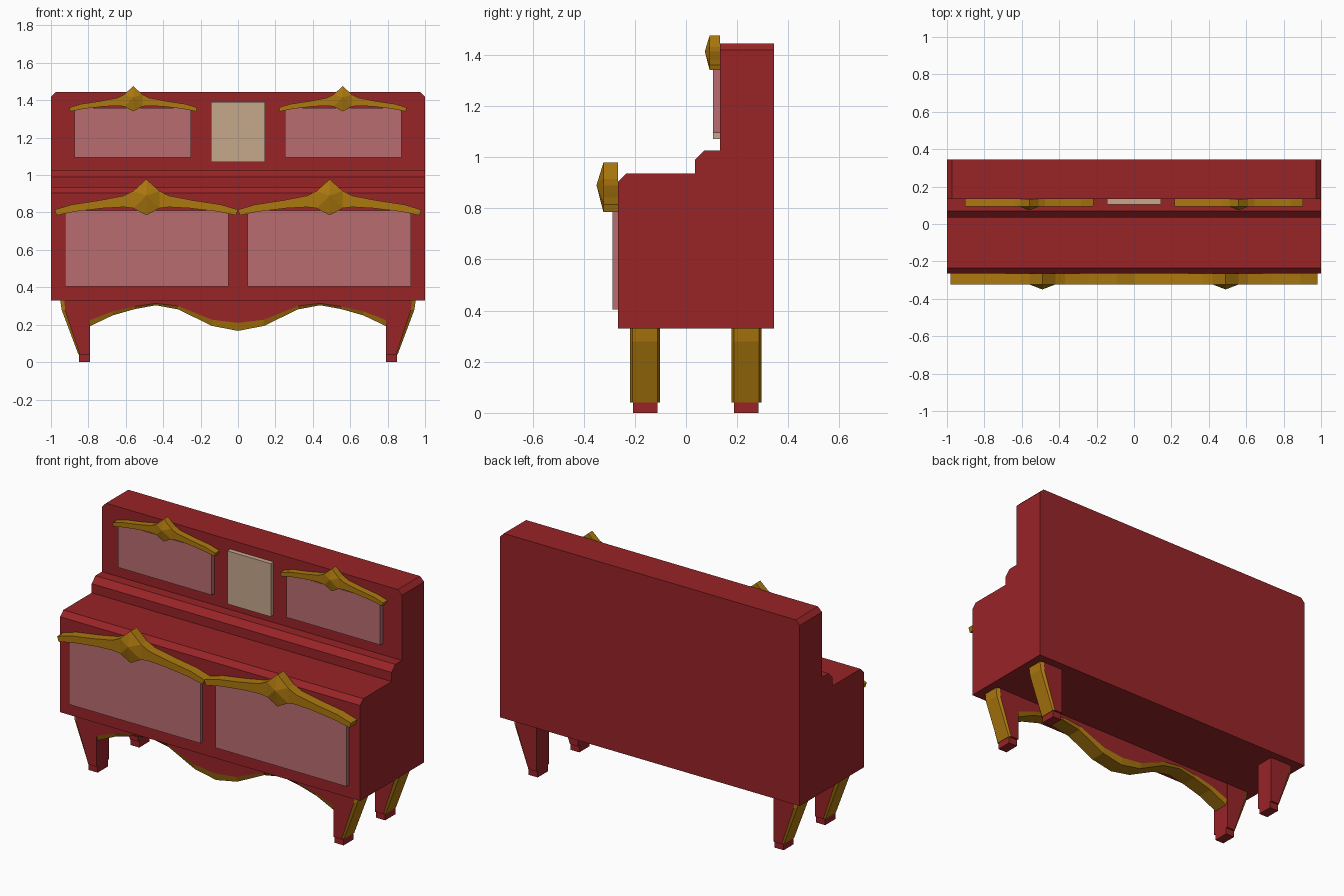
import bpy, bmesh

if "Cube" in bpy.data.objects:
    bpy.data.objects.remove(bpy.data.objects["Cube"])


def material(name, r, g, b):
    # 8-bit display colour to linear
    m = bpy.data.materials.new(name)
    m.diffuse_color = [((c / 255 + 0.055) / 1.055) ** 2.4 for c in (r, g, b)] + [1]
    m.use_nodes = True
    m.node_tree.nodes["Principled BSDF"].inputs["Base Color"].default_value = m.diffuse_color
    return m


RED = material("red_wood", 152, 36, 39)
GOLD = material("gold_trim", 172, 120, 14)
PINK = material("pink_panel", 184, 108, 112)
CREAM = material("cream_panel", 198, 167, 138)


def finish(name, bm, mat):
    bmesh.ops.recalc_face_normals(bm, faces=bm.faces)
    me = bpy.data.meshes.new(name)
    bm.to_mesh(me)
    bm.free()
    me.materials.append(mat)
    ob = bpy.data.objects.new(name, me)
    bpy.context.collection.objects.link(ob)
    return ob


def box(name, x0, x1, y0, y1, z0, z1, mat):
    bm = bmesh.new()
    bmesh.ops.create_cube(bm, size=1)
    for v in bm.verts:
        v.co = ((x0 + x1) / 2 + v.co.x * (x1 - x0),
                (y0 + y1) / 2 + v.co.y * (y1 - y0),
                (z0 + z1) / 2 + v.co.z * (z1 - z0))
    return finish(name, bm, mat)


def strip(name, edge_a, edge_b, yc, half_a, half_b, mat):
    """Band between two xz polylines, with its own half depth along each one."""
    bm = bmesh.new()
    rings = []
    for (ax, az), (bx, bz) in zip(edge_a, edge_b):
        rings.append([bm.verts.new(p) for p in (
            (ax, yc - half_a, az), (bx, yc - half_b, bz),
            (bx, yc + half_b, bz), (ax, yc + half_a, az))])
    for r, s in zip(rings, rings[1:]):
        for i in range(4):
            j = (i + 1) % 4
            bm.faces.new((r[i], r[j], s[j], s[i]))
    bm.faces.new(rings[0])
    bm.faces.new(rings[-1])
    return finish(name, bm, mat)


def mirrored(half):
    """Half profile ending at x = 0, completed on the other side."""
    return half + [(-x, z) for x, z in reversed(half[:-1])]


# Cabinet: stepped side profile swept across the width
PROFILE = [(-0.265, 0.33), (-0.265, 0.905), (-0.235, 0.935), (0.035, 0.935),
           (0.035, 0.99), (0.07, 1.025), (0.133, 1.025), (0.133, 1.445),
           (0.345, 1.445), (0.345, 0.33)]
bm = bmesh.new()
side = bm.faces.new([bm.verts.new((-1, y, z)) for y, z in PROFILE])
ext = bmesh.ops.extrude_face_region(bm, geom=[side])
for v in ext["geom"]:
    if isinstance(v, bmesh.types.BMVert):
        v.co.x = 1
top_ends = [e for e in bm.edges
            if all(v.co.z > 1.44 for v in e.verts)
            and abs(e.verts[0].co.x - e.verts[1].co.x) < 0.1]
bmesh.ops.bevel(bm, geom=top_ends, offset=0.027, segments=1, affect='EDGES')
finish("cabinet", bm, RED)

# Crest outline, right half, relative to centre and base
CREST_TOP = mirrored([(-0.49, 0.03), (-0.40, 0.057), (-0.25, 0.080),
                      (-0.12, 0.105), (-0.07, 0.130), (0, 0.193)])
CREST_LOW = mirrored([(-0.48, 0.0), (-0.38, 0.020), (-0.23, 0.038),
                      (-0.12, 0.044), (-0.07, 0.038), (0, 0.0)])


def crest(name, x, y, z, scale):
    """Wavy moulding with a raised point at the middle of its front."""
    bm = bmesh.new()

    def vert(px, depth, pz):
        return bm.verts.new((x + px * scale, y - depth * scale, z + pz * scale))

    rings = [[vert(tx, 0.058, tz), vert(bx, 0.058, bz),
              vert(bx, 0, bz), vert(tx, 0, tz)]
             for (tx, tz), (bx, bz) in zip(CREST_TOP, CREST_LOW)]
    apex = vert(0, 0.085, 0.105)
    mid = len(rings) // 2
    for k, (r, s) in enumerate(zip(rings, rings[1:])):
        for i in range(4):
            j = (i + 1) % 4
            if i == 0 and k in (mid - 1, mid):
                outer, centre = (r, s) if k < mid else (s, r)
                bm.faces.new((outer[0], outer[1], apex))
                bm.faces.new((outer[0], apex, centre[0]))
                bm.faces.new((outer[1], centre[1], apex))
            else:
                bm.faces.new((r[i], r[j], s[j], s[i]))
    bm.faces.new(rings[0])
    bm.faces.new(rings[-1])
    return finish(name, bm, GOLD)


# Legs, panels and crests on both sides
LEG_IN = [(0.79, 0.33), (0.79, 0.29), (0.79, 0.04)]
LEG_OUT = [(0.928, 0.33), (0.925, 0.28), (0.845, 0.04)]
TRIM_OUT = [(0.95, 0.33), (0.943, 0.28), (0.853, 0.04)]

for label, s in (("left", -1), ("right", 1)):
    def flip(points):
        return [(s * x, z) for x, z in points]

    for row, yc in (("front", -0.16), ("back", 0.236)):
        tag = f"{row}_{label}"
        strip(f"leg_{tag}", flip(LEG_IN), flip(LEG_OUT), yc, 0.059, 0.059, RED)
        strip(f"leg_trim_{tag}", flip(LEG_OUT), flip(TRIM_OUT), yc, 0.059, 0.049, GOLD)
        xa, xb = sorted((s * 0.79, s * 0.85))
        box(f"foot_{tag}", xa, xb, yc - 0.048, yc + 0.048, 0, 0.04, RED)

    xa, xb = sorted((s * 0.05, s * 0.925))
    box(f"lower_panel_{label}", xa, xb, -0.287, -0.262, 0.405, 0.81, PINK)
    crest(f"lower_crest_{label}", s * 0.49, -0.265, 0.785, 1.0)
    xa, xb = sorted((s * 0.25, s * 0.875))
    box(f"upper_panel_{label}", xa, xb, 0.105, 0.136, 1.095, 1.36, PINK)
    crest(f"upper_crest_{label}", s * 0.56, 0.133, 1.34, 0.7)

# Centre panel
box("centre_panel", -0.145, 0.145, 0.105, 0.136, 1.07, 1.39, CREAM)

# Curved apron between the front legs, with gold edging below
APRON_LOW = mirrored([(-0.79, 0.225), (-0.67, 0.272), (-0.55, 0.298), (-0.44, 0.314),
                      (-0.32, 0.300), (-0.14, 0.227), (0, 0.21)])
EDGING_LOW = mirrored([(-0.79, 0.193), (-0.67, 0.250), (-0.55, 0.284), (-0.44, 0.304),
                       (-0.32, 0.282), (-0.14, 0.194), (0, 0.167)])
strip("apron", [(x, 0.33) for x, z in APRON_LOW], APRON_LOW, -0.16, 0.058, 0.058, RED)
strip("apron_edging", APRON_LOW, EDGING_LOW, -0.16, 0.058, 0.048, GOLD)
